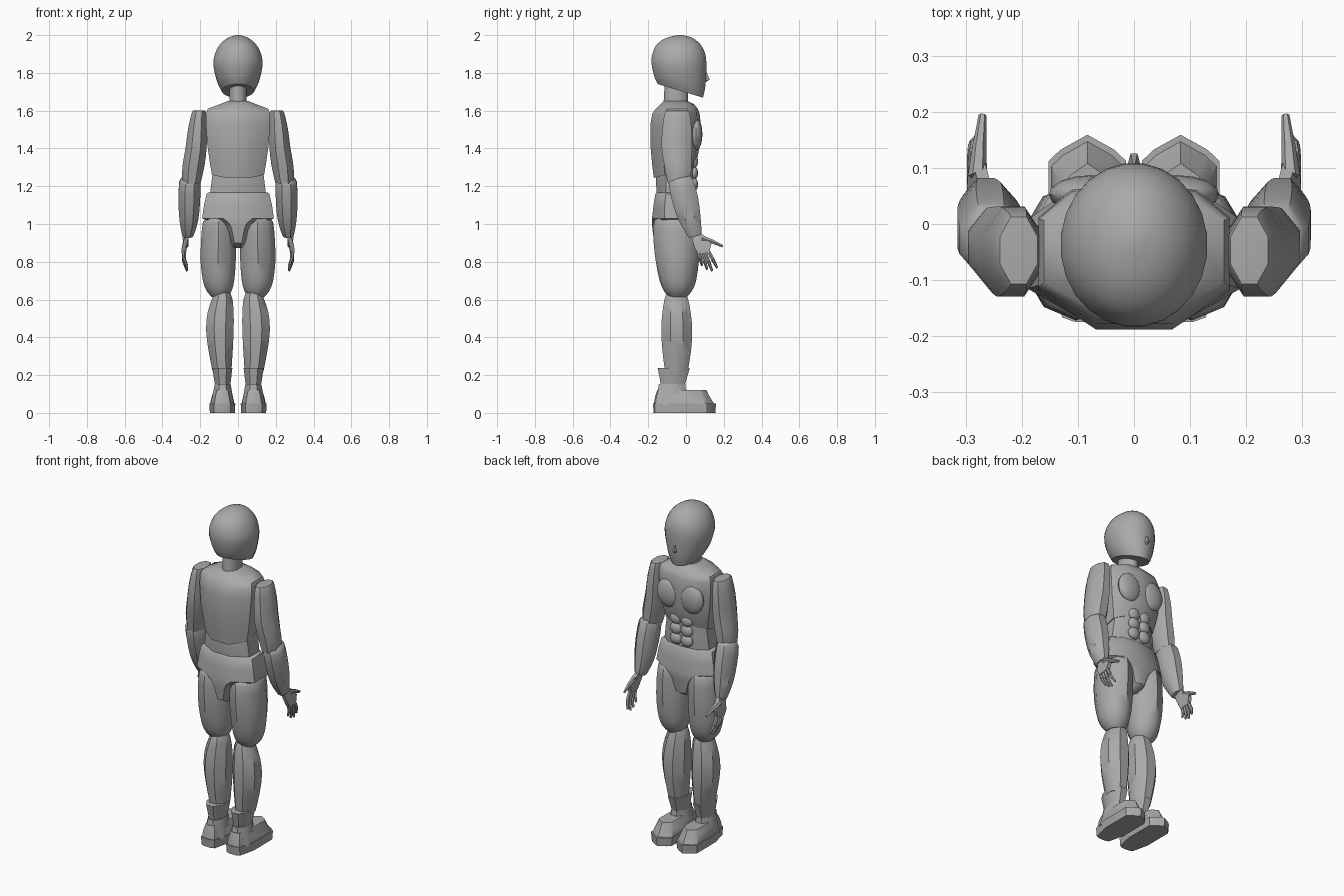
import bpy, bmesh, math
from mathutils import Vector, Matrix

grey = bpy.data.materials.new("plain_grey")
grey.diffuse_color = (0.4, 0.4, 0.4, 1)


def finish(name, bm, mirror=False, angle=40):
    """Turn a bmesh into a shaded, optionally mirrored, object."""
    bmesh.ops.recalc_face_normals(bm, faces=bm.faces)
    me = bpy.data.meshes.new(name)
    bm.to_mesh(me)
    bm.free()
    me.materials.append(grey)
    ob = bpy.data.objects.new(name, me)
    bpy.context.collection.objects.link(ob)
    bpy.ops.object.select_all(action='DESELECT')
    ob.select_set(True)
    bpy.context.view_layer.objects.active = ob
    bpy.ops.object.shade_smooth_by_angle(angle=math.radians(angle))
    if mirror:
        mod = ob.modifiers.new("mirror", 'MIRROR')
        mod.use_mirror_merge = False
    return ob


def polygon(n):
    """Regular section with flat sides touching the unit square."""
    r = 1 / math.cos(math.pi / n)
    return [(r * math.cos((i + .5) * math.tau / n), r * math.sin((i + .5) * math.tau / n))
            for i in range(n)]


def refine(rings, steps):
    """Smooth interpolation between rings."""
    if steps < 2:
        return rings
    out = []
    for i in range(len(rings) - 1):
        a, b = rings[max(i - 1, 0)], rings[i]
        c, d = rings[i + 1], rings[min(i + 2, len(rings) - 1)]
        for k in range(steps):
            t = k / steps
            out.append([.5 * (2 * q + (r - p) * t + (2 * p - 5 * q + 4 * r - s) * t * t
                              + (3 * q - p - 3 * r + s) * t ** 3)
                        for p, q, r, s in zip(a, b, c, d)])
    return out + [rings[-1]]


def loft(name, section, rings, steps=1, mirror=False, angle=40):
    """Rings are (centre x, centre y, z, half width, half depth, slope)."""
    bm = bmesh.new()
    n, last = len(section), None
    for cx, cy, z, rx, ry, s in refine(rings, steps):
        row = [bm.verts.new((cx + rx * u, cy + ry * v, z + s * ry * v)) for u, v in section]
        if last:
            for i in range(n):
                j = (i + 1) % n
                bm.faces.new((last[i], last[j], row[j], row[i]))
        else:
            bm.faces.new(row[::-1])
        last = row
    bm.faces.new(last)
    return finish(name, bm, mirror, angle)


def trunk(name, rings):
    """Torso pieces; rings are (z, half width, back y, front y, slope)."""
    half = [(.4, -1), (1, -.48), (1, .5), (.65, .88)]
    section = [(0, -1)] + half + [(0, 1)] + [(-x, y) for x, y in half[::-1]]
    return loft(name, section, [(0, (b + f) / 2, z, w, (f - b) / 2, s) for z, w, b, f, s in rings])


def blob(bm, pos, size):
    m = Matrix.Translation(pos) @ Matrix.Diagonal((*size, 1))
    bmesh.ops.create_uvsphere(bm, u_segments=16, v_segments=10, radius=1, matrix=m)


def rod(bm, p, q, r0, r1):
    p, q = Vector(p), Vector(q)
    m = Matrix.Translation((p + q) / 2) @ (q - p).to_track_quat('Z', 'X').to_matrix().to_4x4()
    bmesh.ops.create_cone(bm, cap_ends=True, segments=6, radius1=r0, radius2=r1,
                          depth=(q - p).length, matrix=m)


def hull(bm, points):
    verts = [bm.verts.new(p) for p in points]
    bmesh.ops.convex_hull(bm, input=verts)


# Head, nose and neck
loft("head", polygon(24), [
    (0, -.030, 1.705, .085, .120, -.30), (0, -.033, 1.755, .110, .135, -.2),
    (0, -.037, 1.84, .130, .145, -.05), (0, -.038, 1.90, .122, .140, 0),
    (0, -.039, 1.95, .096, .116, 0), (0, -.035, 1.985, .055, .070, 0),
    (0, -.030, 2.0, .010, .012, 0)], steps=3)
bm = bmesh.new()
hull(bm, [(0, .095, 1.835), (-.014, .095, 1.755), (.014, .095, 1.755),
          (-.006, .126, 1.765), (.006, .126, 1.765), (0, .095, 1.745)])
finish("nose", bm, angle=20)
loft("neck", polygon(12), [(0, -.055, 1.60, .047, .066, 0), (0, -.05, 1.76, .044, .062, 0)])

# Torso
trunk("chest", [
    (1.275, .138, -.170, .045, .30), (1.33, .148, -.178, .062, .22),
    (1.42, .162, -.188, .075, .05), (1.53, .170, -.188, .078, 0),
    (1.585, .170, -.178, .072, 0), (1.61, .160, -.160, .062, 0),
    (1.635, .095, -.135, .042, 0), (1.65, .055, -.115, .01, 0)])
trunk("abdomen", [(1.10, .150, -.150, .035, 0), (1.17, .147, -.156, .04, 0),
                  (1.25, .137, -.160, .045, 0), (1.36, .120, -.150, .045, 0)])
trunk("hips", [
    (.872, .028, -.12, .02, 0), (.90, .048, -.168, .062, 0), (.975, .085, -.178, .071, 0),
    (1.0, .110, -.180, .073, 0), (1.03, .190, -.180, .07, 0), (1.10, .180, -.172, .058, 0),
    (1.16, .166, -.162, .047, 0), (1.168, .155, -.155, .04, 0)])
bm = bmesh.new()
blob(bm, (.077, .053, 1.475), (.075, .034, .085))
finish("chest_muscles", bm, True)
bm = bmesh.new()
for z in (1.21, 1.27, 1.33):
    blob(bm, (.036, .042, z), (.037, .022, .035))
finish("stomach_muscles", bm, True)

# Arms
loft("upper_arms", polygon(8), [
    (.205, -.047, 1.600, .030, .055, 0), (.207, -.047, 1.588, .038, .066, 0),
    (.215, -.048, 1.50, .050, .078, 0), (.222, -.049, 1.40, .056, .080, 0),
    (.237, -.042, 1.30, .058, .071, 0), (.246, -.035, 1.22, .048, .060, .1)],
    steps=2, mirror=True)
loft("forearms", polygon(8), [
    (.253, -.030, 1.245, .040, .050, .2), (.255, -.027, 1.22, .056, .064, .25),
    (.258, -.002, 1.12, .057, .066, .3), (.260, .020, 1.03, .050, .056, .3),
    (.264, .042, .96, .035, .040, .3), (.266, .050, .935, .026, .032, .3)],
    steps=2, mirror=True)

# Hands: palm, four fingers and a thumb
bm = bmesh.new()
hull(bm, [(x + dx, y, z) for dx in (-.011, .011) for x, y, z in (
    (.268, .025, .945), (.268, .078, .955), (.287, .045, .875), (.287, .062, .845),
    (.287, .122, .85), (.283, .135, .895))])
for y0, z0, y1, z1 in ((.064, .855, .085, .78), (.082, .853, .112, .76),
                       (.100, .853, .138, .752), (.117, .86, .165, .768)):
    mid = (.286, (y0 + y1) / 2, (z0 + z1) / 2)
    rod(bm, (.287, y0, z0), mid, .0105, .010)
    rod(bm, mid, (.270, y1, z1), .010, .006)
rod(bm, (.279, .085, .925), (.275, .145, .905), .017, .012)
rod(bm, (.275, .142, .906), (.270, .194, .882), .012, .007)
finish("hands", bm, True)

# Legs
loft("thighs", polygon(10), [
    (.100, -.052, 1.035, .060, .095, 0), (.102, -.051, 1.01, .084, .113, 0),
    (.104, -.049, .90, .092, .116, 0), (.105, -.046, .80, .093, .108, 0),
    (.103, -.043, .70, .083, .092, 0), (.100, -.043, .645, .066, .070, 0),
    (.098, -.043, .613, .040, .045, 0)], steps=2, mirror=True)
loft("shins", polygon(8), [
    (.083, -.051, .635, .042, .050, 0), (.084, -.051, .60, .055, .063, 0),
    (.092, -.050, .53, .069, .075, 0), (.096, -.049, .44, .073, .082, 0),
    (.092, -.049, .33, .064, .076, 0), (.085, -.051, .22, .050, .060, 0)],
    steps=2, mirror=True)

# Footwear: flared cuffs, heel columns, toe boxes and soles
loft("ankle_cuffs", polygon(8), [
    (.081, -.070, .135, .039, .060, 0), (.083, -.065, .237, .053, .085, 0)], mirror=True)
loft("boot_ankles", polygon(8), [
    (.083, -.078, .04, .062, .088, 0), (.082, -.075, .10, .052, .077, 0),
    (.081, -.074, .152, .042, .070, 0)], mirror=True)
foot = [(0, 1), (.7, .84), (1, .72), (1, -.35), (.65, -.95), (.3, -1)]
foot += [(-x, y) for x, y in foot[:0:-1]]
loft("boot_uppers", foot, [
    (.083, -.010, .045, .065, .160, 0), (.083, -.020, .09, .055, .143, 0),
    (.083, -.022, .122, .043, .130, 0)], mirror=True)
loft("boot_soles", foot, [
    (.083, -.008, 0, .066, .163, 0), (.083, -.008, .05, .069, .167, 0)], mirror=True)
